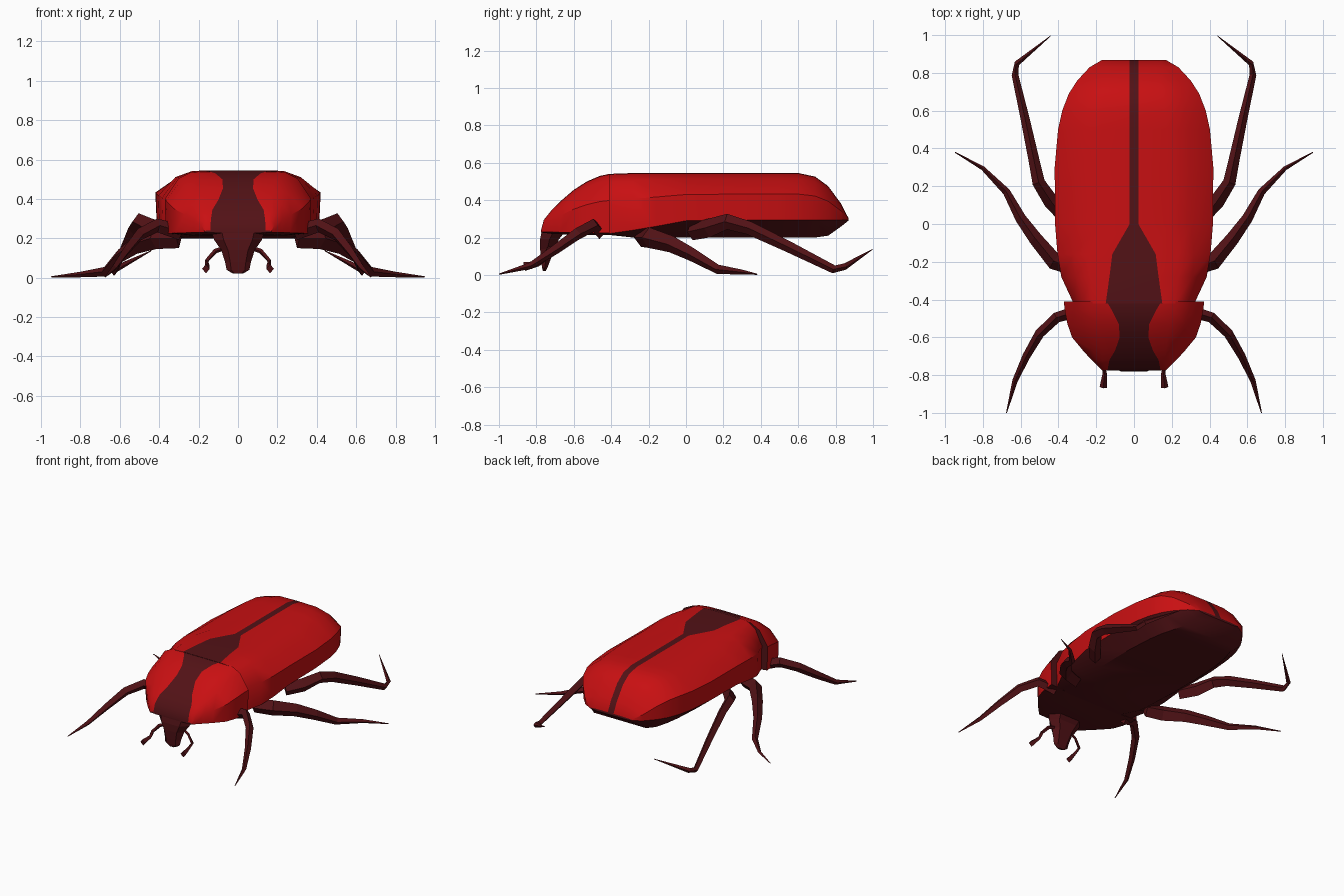
import bpy, bmesh, math
from mathutils import Vector


def material(name, rgb):
    m = bpy.data.materials.new(name)
    m.diffuse_color = (*rgb, 1)
    return m


RED = material("red_shell", (0.58, 0.005, 0.006))
DARK = material("dark_shell", (0.085, 0.006, 0.008))


def loft(name, rings, red_columns=(), smooth=None):
    """Join closed rings of points into a capped skin."""
    bm = bmesh.new()
    loops = [[bm.verts.new(p) for p in ring] for ring in rings]
    n = len(loops[0])
    for a, b in zip(loops, loops[1:]):
        for i in range(n):
            j = (i + 1) % n
            f = bm.faces.new((a[i], a[j], b[j], b[i]))
            f.material_index = 0 if i in red_columns else 1
    for cap in (loops[0], loops[-1]):
        bm.faces.new(cap).material_index = 1
    bmesh.ops.recalc_face_normals(bm, faces=bm.faces)
    me = bpy.data.meshes.new(name)
    bm.to_mesh(me)
    bm.free()
    me.materials.append(RED)
    me.materials.append(DARK)
    ob = bpy.data.objects.new(name, me)
    bpy.context.collection.objects.link(ob)
    if smooth:
        bpy.ops.object.select_all(action='DESELECT')
        ob.select_set(True)
        bpy.context.view_layer.objects.active = ob
        bpy.ops.object.shade_smooth_by_angle(angle=math.radians(smooth))
    return ob


def shell(name, stations):
    """Domed body section; station = y, half width, top, rim, belly, stripe half width."""
    rings = []
    for y, w, top, rim, belly, s in stations:
        h, d = top - rim, w - s
        half = [(s, top), (s + d * 0.4, top - 0.01 * h), (s + d * 0.7, top - 0.12 * h),
                (w, rim + 0.55 * h), (w * 0.985, rim), (w * 0.7, belly)]
        rings.append([Vector((x, y, z)) for x, z in half] +
                     [Vector((-x, y, z)) for x, z in reversed(half)])
    return loft(name, rings, {0, 1, 2, 3, 7, 8, 9, 10}, 35)


def limb(name, path, mirror=True):
    """Four-sided tapering tube; path point = x, y, z, radius."""
    pts = [Vector(p[:3]) for p in path]
    for side, label in ((1, "right"), (-1, "left")):
        rings = []
        for i, p in enumerate(pts):
            t = (pts[min(i + 1, len(pts) - 1)] - pts[max(i - 1, 0)]).normalized()
            u = t.cross(Vector((0, 0, 1))).normalized()
            v = u.cross(t)
            r = path[i][3]
            ring = [p + u * r * 0.8, p + v * r, p - u * r * 0.8, p - v * r]
            rings.append([Vector((q.x * side, q.y, max(q.z, 0))) for q in ring])
        loft(f"{name}_{label}", rings)


# Wing cases with belly and central stripe
shell("wing_cases", [
    (-0.42, 0.32, 0.54, 0.22, 0.215, 0.15),
    (-0.28, 0.385, 0.545, 0.24, 0.20, 0.13),
    (-0.16, 0.405, 0.545, 0.26, 0.20, 0.115),
    (0.0, 0.418, 0.545, 0.29, 0.20, 0.023),
    (0.3, 0.42, 0.545, 0.295, 0.20, 0.023),
    (0.5, 0.402, 0.545, 0.295, 0.20, 0.023),
    (0.6, 0.38, 0.545, 0.295, 0.20, 0.023),
    (0.69, 0.345, 0.526, 0.295, 0.20, 0.023),
    (0.76, 0.30, 0.475, 0.295, 0.21, 0.023),
    (0.83, 0.235, 0.38, 0.295, 0.26, 0.023),
    (0.868, 0.17, 0.305, 0.295, 0.29, 0.023)])

# Neck shield
shell("neck_shield", [
    (-0.41, 0.372, 0.54, 0.225, 0.215, 0.145),
    (-0.46, 0.366, 0.53, 0.225, 0.215, 0.115),
    (-0.53, 0.352, 0.50, 0.225, 0.215, 0.08),
    (-0.60, 0.328, 0.455, 0.226, 0.215, 0.076),
    (-0.67, 0.27, 0.395, 0.228, 0.218, 0.10),
    (-0.72, 0.225, 0.345, 0.23, 0.22, 0.13),
    (-0.76, 0.185, 0.295, 0.23, 0.225, 0.138),
    (-0.775, 0.17, 0.24, 0.23, 0.228, 0.14)])

# Head hanging below the shield, lofted downwards
head = []
for z, w, front, back in ((0.24, 0.14, -0.77, -0.64), (0.19, 0.12, -0.78, -0.68),
                          (0.14, 0.085, -0.78, -0.70), (0.08, 0.066, -0.775, -0.725),
                          (0.04, 0.058, -0.77, -0.74), (0.02, 0.025, -0.765, -0.75)):
    mid = (front + back) / 2
    head.append([Vector(p) for p in ((-w, mid, z), (-w * 0.6, front, z), (w * 0.6, front, z),
                                     (w, mid, z), (w * 0.6, back, z), (-w * 0.6, back, z))])
loft("head", head)

# Antennae with clubbed tips
limb("antenna", [(0.07, -0.73, 0.15, 0.012), (0.115, -0.74, 0.135, 0.012),
                 (0.16, -0.755, 0.085, 0.012), (0.155, -0.79, 0.06, 0.014),
                 (0.163, -0.865, 0.045, 0.024)])

# Legs
limb("front_leg", [(0.29, -0.46, 0.23, 0.04), (0.41, -0.495, 0.265, 0.035),
                   (0.50, -0.58, 0.22, 0.032), (0.57, -0.70, 0.135, 0.026),
                   (0.63, -0.83, 0.05, 0.018), (0.675, -1.0, 0.004, 0.003)])
limb("middle_leg", [(0.30, -0.24, 0.20, 0.05), (0.42, -0.20, 0.20, 0.055),
                    (0.52, -0.08, 0.165, 0.045), (0.60, 0.03, 0.11, 0.036),
                    (0.675, 0.17, 0.03, 0.025), (0.80, 0.295, 0.016, 0.014),
                    (0.948, 0.38, 0.004, 0.003)])
limb("hind_leg", [(0.36, 0.03, 0.23, 0.045), (0.44, 0.12, 0.25, 0.05),
                  (0.505, 0.22, 0.285, 0.042), (0.53, 0.34, 0.25, 0.036),
                  (0.575, 0.55, 0.15, 0.03), (0.63, 0.79, 0.03, 0.022),
                  (0.62, 0.85, 0.045, 0.018), (0.44, 0.997, 0.137, 0.002)])
